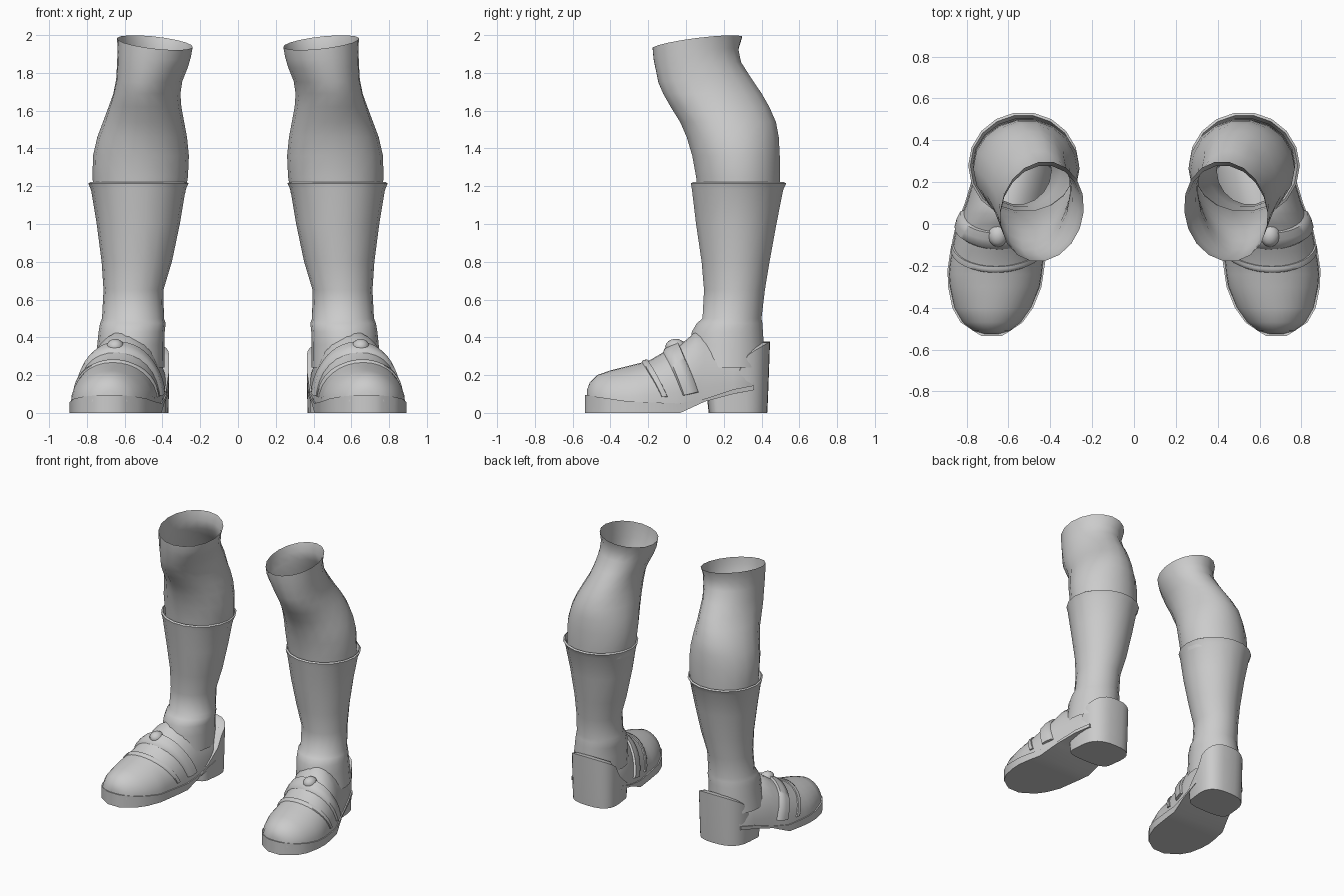
import bpy, bmesh, math

if "Cube" in bpy.data.objects:
    bpy.data.objects.remove(bpy.data.objects["Cube"])

grey = bpy.data.materials.new("plain_grey")
grey.diffuse_color = (0.6, 0.6, 0.6, 1)
grey.use_nodes = True
grey.node_tree.nodes["Principled BSDF"].inputs["Base Color"].default_value = grey.diffuse_color


def finish(name, bm, angle=40):
    """Turn a bmesh into a smooth object mirrored to the other leg."""
    bmesh.ops.recalc_face_normals(bm, faces=bm.faces)
    mesh = bpy.data.meshes.new(name)
    bm.to_mesh(mesh)
    bm.free()
    mesh.materials.append(grey)
    ob = bpy.data.objects.new(name, mesh)
    bpy.context.collection.objects.link(ob)
    bpy.ops.object.select_all(action='DESELECT')
    ob.select_set(True)
    bpy.context.view_layer.objects.active = ob
    bpy.ops.object.shade_smooth_by_angle(angle=math.radians(angle))
    mirror = ob.modifiers.new("other_leg", 'MIRROR')
    mirror.use_mirror_merge = False
    return ob


def loft(name, rings, closed=True, cap_start=False, cap_end=False, angle=40):
    """Skin a list of equal-length point rings."""
    bm = bmesh.new()
    vs = [[bm.verts.new(p) for p in r] for r in rings]
    n = len(vs[0])
    for a, b in zip(vs, vs[1:]):
        for i in range(n if closed else n - 1):
            j = (i + 1) % n
            bm.faces.new((a[i], a[j], b[j], b[i]))
    if cap_start:
        bm.faces.new(vs[0])
    if cap_end:
        bm.faces.new(vs[-1])
    return finish(name, bm, angle)


def interp(table, y):
    """Linear lookup in rows of (y, values...)."""
    if y <= table[0][0]:
        return table[0][1:]
    for a, b in zip(table, table[1:]):
        if y <= b[0]:
            f = (y - a[0]) / (b[0] - a[0])
            return [p + (q - p) * f for p, q in zip(a[1:], b[1:])]
    return table[-1][1:]


def oval(z, x0, x1, y0, y1, skew=0, tilt_x=0, tilt_y=0, n=18):
    """Horizontal oval ring given by its extents, optionally skewed and tilted."""
    pts = []
    for i in range(n):
        a = 2 * math.pi * i / n
        u, v = math.cos(a), math.sin(a)
        pts.append(((x0 + x1) / 2 + u * (x1 - x0) / 2 + skew * v,
                    (y0 + y1) / 2 + v * (y1 - y0) / 2,
                    z + tilt_x * u + tilt_y * v))
    return pts


# Bare leg: calf and knee, open at the top
loft("bare_leg", [
    oval(1.16, 0.28, 0.765, 0.06, 0.50),
    oval(1.25, 0.265, 0.77, 0.05, 0.502),
    oval(1.36, 0.26, 0.768, 0.03, 0.50),
    oval(1.46, 0.27, 0.745, 0.0, 0.495),
    oval(1.54, 0.285, 0.715, -0.035, 0.48),
    oval(1.62, 0.30, 0.685, -0.085, 0.445, -0.01),
    oval(1.69, 0.305, 0.66, -0.125, 0.405, -0.02),
    oval(1.76, 0.295, 0.645, -0.15, 0.35, -0.02, 0.005, 0.01),
    oval(1.84, 0.265, 0.64, -0.165, 0.295, -0.02, 0.01, 0.015),
    oval(1.90, 0.25, 0.638, -0.175, 0.28, -0.02, 0.018, 0.025),
    oval(1.96, 0.24, 0.64, -0.18, 0.30, -0.02, 0.025, 0.03),
], angle=60)

# Boot shaft with a folded lip and an ankle crease
loft("boot_shaft", [
    oval(0.24, 0.39, 0.76, 0.0, 0.42),
    oval(0.36, 0.39, 0.745, 0.02, 0.415),
    oval(0.43, 0.388, 0.738, 0.028, 0.41),
    oval(0.475, 0.383, 0.73, 0.055, 0.407),
    oval(0.50, 0.392, 0.72, 0.085, 0.402),
    oval(0.65, 0.395, 0.712, 0.093, 0.42),
    oval(0.80, 0.35, 0.722, 0.08, 0.445),
    oval(1.00, 0.308, 0.748, 0.05, 0.482),
    oval(1.18, 0.278, 0.778, 0.028, 0.518),
    oval(1.215, 0.262, 0.792, 0.022, 0.535),
    oval(1.222, 0.272, 0.782, 0.035, 0.522),
    oval(1.185, 0.28, 0.77, 0.055, 0.505),
], angle=60)

# Shoe upper: y, inner x, outer x, base z, top z
UPPER = [
    (-0.525, .64, .72, .06, .12), (-0.51, .59, .77, .06, .16),
    (-0.47, .54, .82, .06, .20), (-0.40, .49, .86, .05, .225),
    (-0.30, .45, .88, .05, .25), (-0.24, .44, .885, .05, .265),
    (-0.19, .435, .88, .05, .28), (-0.13, .425, .87, .05, .315),
    (-0.05, .415, .855, .05, .36), (0.0, .41, .84, .05, .385),
    (0.05, .40, .82, .06, .43), (0.10, .395, .80, .07, .43),
    (0.25, .375, .755, .10, .40), (0.36, .40, .71, .12, .38),
    (0.41, .46, .64, .13, .36)]


def on_upper(y, t, off=0.0):
    """Point on the domed upper at station y and angle t."""
    x0, x1, zb, zt = interp(UPPER, y)
    return ((x0 + x1) / 2 + ((x1 - x0) / 2 + off) * math.cos(t), y,
            zb + (zt - zb + off) * math.sin(t))


loft("shoe_upper", [[on_upper(row[0], math.pi * i / 16) for i in range(17)]
                    for row in UPPER], cap_start=True, cap_end=True, angle=60)


# Raised bands over the instep, sweeping back towards the sole
def band(name, y, width, height, sweep):
    rings = []
    for i in range(25):
        t = math.pi * (0.04 + 0.92 * i / 24)
        ya = y + sweep * (1 - math.sin(t))
        rings.append([on_upper(ya + width * f, t, off) for f, off in
                      ((0, -0.01), (0.12, height), (0.5, height * 1.2),
                       (0.88, height), (1, -0.01))])
    loft(name, rings, cap_start=True, cap_end=True, angle=60)


band("instep_strap", -0.125, 0.09, 0.016, 0.12)
band("toe_seam", -0.235, 0.035, 0.008, 0.12)

# Small rounded tab on top of the strap
bm = bmesh.new()
bmesh.ops.create_uvsphere(bm, u_segments=12, v_segments=8, radius=1)
for v in bm.verts:
    v.co = (0.65 + 0.047 * v.co.x, -0.055 + 0.055 * v.co.y, 0.35 + 0.042 * v.co.z)
finish("strap_tab", bm, 60)

# Sole: flat under the ball of the foot, rising through the arch
SOLE_Z = [(-0.535, 0, .095), (-0.47, 0, .085), (-0.3, 0, .06), (-0.03, 0, .05),
          (0.1, .06, .075), (0.25, .10, .125), (0.41, .13, .155)]
rings = []
for y in (-0.535, -0.515, -0.47, -0.40, -0.30, -0.22, -0.13, -0.03, 0.1, 0.25, 0.36):
    x0, x1 = interp(UPPER, y)[:2]
    zb, zt = interp(SOLE_Z, y)
    rings.append([(x0 - .008, y, zb), (x1 + .008, y, zb),
                  (x1 + .008, y, zt), (x0 - .008, y, zt)])
loft("sole", rings, cap_start=True, cap_end=True)

# Heel block with a counter climbing up the back of the shoe
COUNTER = [(0.11, .09), (0.22, .14), (0.26, .18), (0.33, .31), (0.45, .38)]


def heel_ring(z, grow, y0, y1, lift=0.0):
    pts = []
    for i in range(32):
        a = 2 * math.pi * i / 32
        u, v = math.cos(a), math.sin(a)
        p = 0.75 if v > 0 else 0.3
        u = math.copysign(abs(u) ** 0.75, u)
        v = math.copysign(abs(v) ** p, v) if abs(v) > 1e-6 else 0
        y = (y0 + y1) / 2 + v * (y1 - y0) / 2
        x = 0.548 + u * (0.178 + grow) - 0.1 * (y - 0.28)
        pts.append((x, y, interp(COUNTER, y)[0] + lift if z is None else z))
    return pts


loft("heel", [heel_ring(0, 0, 0.12, 0.43), heel_ring(0.075, 0.002, 0.112, 0.434),
              heel_ring(None, 0.004, 0.11, 0.445),
              heel_ring(None, -0.03, 0.14, 0.41, 0.02)],
     cap_start=True, cap_end=True, angle=50)
